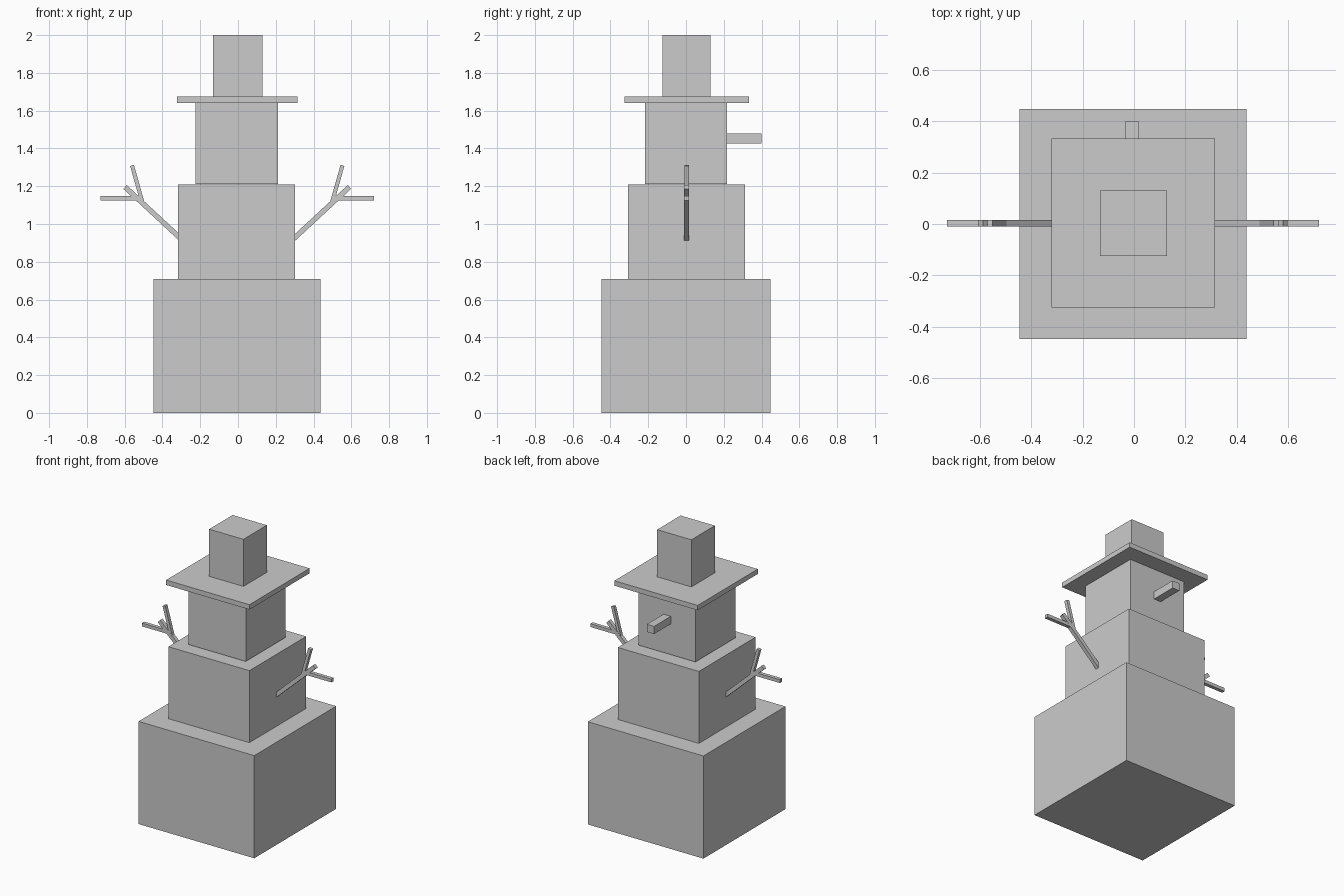
import bpy
from mathutils import Vector, Matrix

if "Cube" in bpy.data.objects:
    bpy.data.objects.remove(bpy.data.objects["Cube"])


def box(name, x, y, z):
    """Axis-aligned box from (min, max) ranges."""
    lo, hi = Vector((x[0], y[0], z[0])), Vector((x[1], y[1], z[1]))
    bpy.ops.mesh.primitive_cube_add(size=1)
    ob = bpy.context.object
    ob.name = name
    ob.data.transform(Matrix.Translation((lo + hi) / 2) @ Matrix.Diagonal((*(hi - lo), 1)))
    return ob


def stick(name, start, end, width, depth):
    """Square twig running between two (x, z) points."""
    a, b = Vector((start[0], 0.003, start[1])), Vector((end[0], 0.003, end[1]))
    along = (b - a).normalized()
    across = Vector((0, 1, 0)).cross(along)
    turn = Matrix((along, (0, 1, 0), across)).transposed().to_4x4()
    bpy.ops.mesh.primitive_cube_add(size=1)
    ob = bpy.context.object
    ob.name = name
    ob.data.transform(Matrix.Translation((a + b) / 2) @ turn
                      @ Matrix.Diagonal(((b - a).length, depth, width, 1)))
    return ob


# Stacked body blocks
box("lower_body", (-0.447, 0.438), (-0.448, 0.448), (0, 0.71))
box("middle_body", (-0.317, 0.303), (-0.308, 0.312), (0.71, 1.208))
box("head", (-0.225, 0.212), (-0.218, 0.218), (1.213, 1.64))

# Nose
box("nose", (-0.036, 0.019), (0.20, 0.40), (1.425, 1.478))

# Hat
box("hat_brim", (-0.322, 0.315), (-0.325, 0.333), (1.64, 1.674))
box("hat_crown", (-0.133, 0.129), (-0.125, 0.131), (1.674, 2.0))

# Branching arms, mirrored left and right
for side, s in (("right", 1), ("left", -1)):
    def at(x, z):
        return (s * x - 0.004, z)
    stick(side + "_arm", at(0.28, 0.905), at(0.594, 1.196), 0.027, 0.026)
    stick(side + "_upper_twig", at(0.502, 1.115), at(0.557, 1.31), 0.021, 0.024)
    stick(side + "_outer_twig", at(0.515, 1.136), at(0.725, 1.136), 0.023, 0.025)
